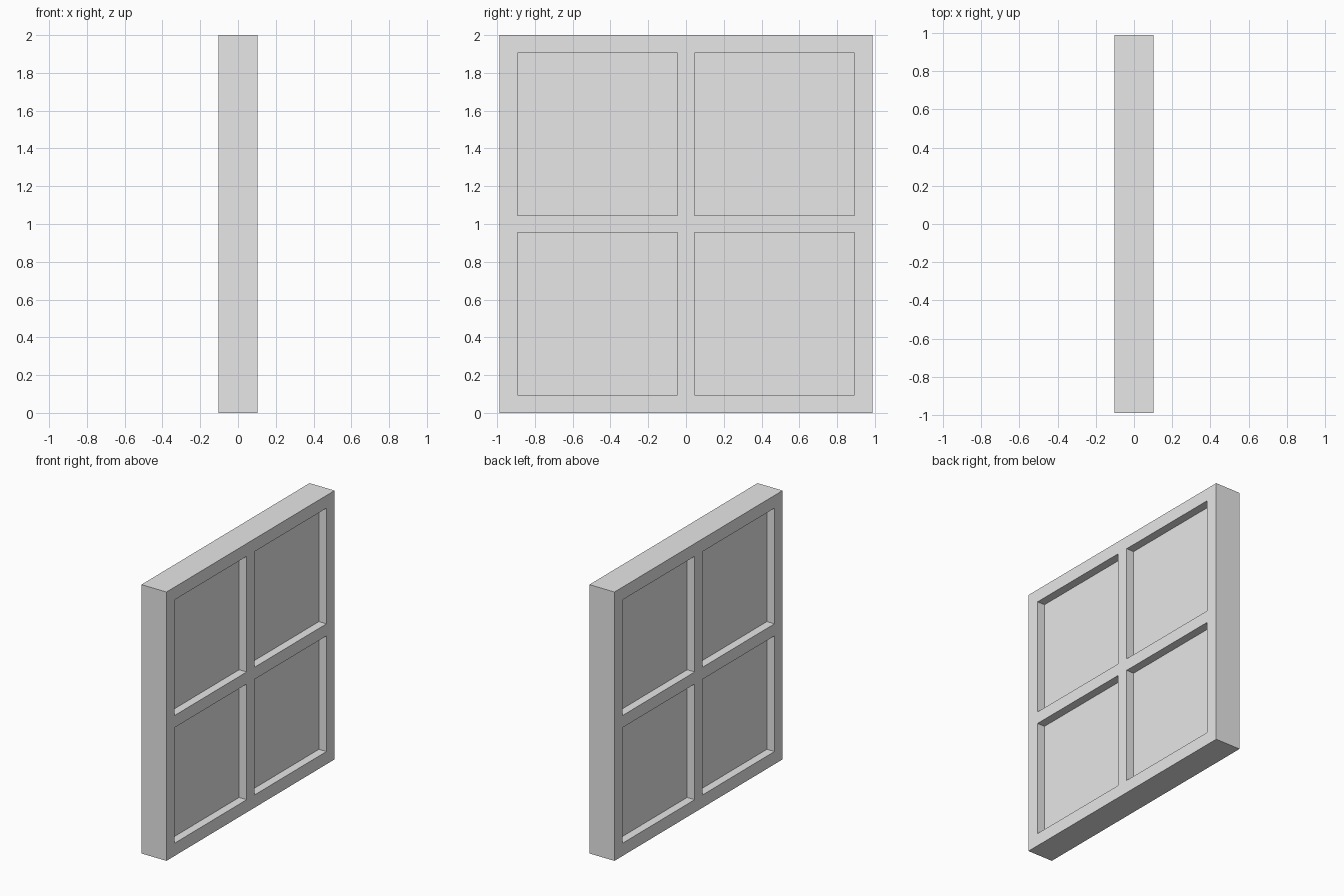
import bpy, bmesh
from mathutils import Vector

cube = bpy.data.objects.get("Cube")
if cube:
    bpy.data.objects.remove(cube, do_unlink=True)

HALF_X, HALF_Y, HEIGHT = 0.103, 0.988, 2.0
BORDER, HALF_BAR = 0.095, 0.045   # outer frame width, half of a cross bar
RECESS = 0.062                    # pane depth below the frame face

# Plain grey
grey = bpy.data.materials.new("light_grey")
grey.use_nodes = True
colour = (0.8, 0.8, 0.8, 1)
grey.diffuse_color = colour
grey.node_tree.nodes["Principled BSDF"].inputs["Base Color"].default_value = colour

# Solid slab
bm = bmesh.new()
bmesh.ops.create_cube(bm, size=1)
bmesh.ops.scale(bm, vec=(2 * HALF_X, 2 * HALF_Y, HEIGHT), verts=bm.verts)
bmesh.ops.translate(bm, vec=(0, 0, HEIGHT / 2), verts=bm.verts)

# Cut lines along the frame and cross bars
mid = Vector((0, 0, HEIGHT / 2))
for axis, half in ((Vector((0, 1, 0)), HALF_Y), (Vector((0, 0, 1)), HEIGHT / 2)):
    for d in (BORDER - half, -HALF_BAR, HALF_BAR, half - BORDER):
        bmesh.ops.bisect_plane(bm, geom=bm.verts[:] + bm.edges[:] + bm.faces[:],
                               plane_co=mid + axis * d, plane_no=axis)


def is_pane(face):
    c = face.calc_center_median() - mid
    return (abs(face.normal.x) > 0.9
            and HALF_BAR < abs(c.y) < HALF_Y - BORDER
            and HALF_BAR < abs(c.z) < HEIGHT / 2 - BORDER)


# Sink the four panes on both sides
bm.normal_update()
panes = [f for f in bm.faces if is_pane(f)]
bmesh.ops.inset_individual(bm, faces=panes, thickness=0, depth=-RECESS)
bmesh.ops.recalc_face_normals(bm, faces=bm.faces)

mesh = bpy.data.meshes.new("window_panel")
bm.to_mesh(mesh)
bm.free()
mesh.materials.append(grey)
window = bpy.data.objects.new("window_panel", mesh)
bpy.context.collection.objects.link(window)
